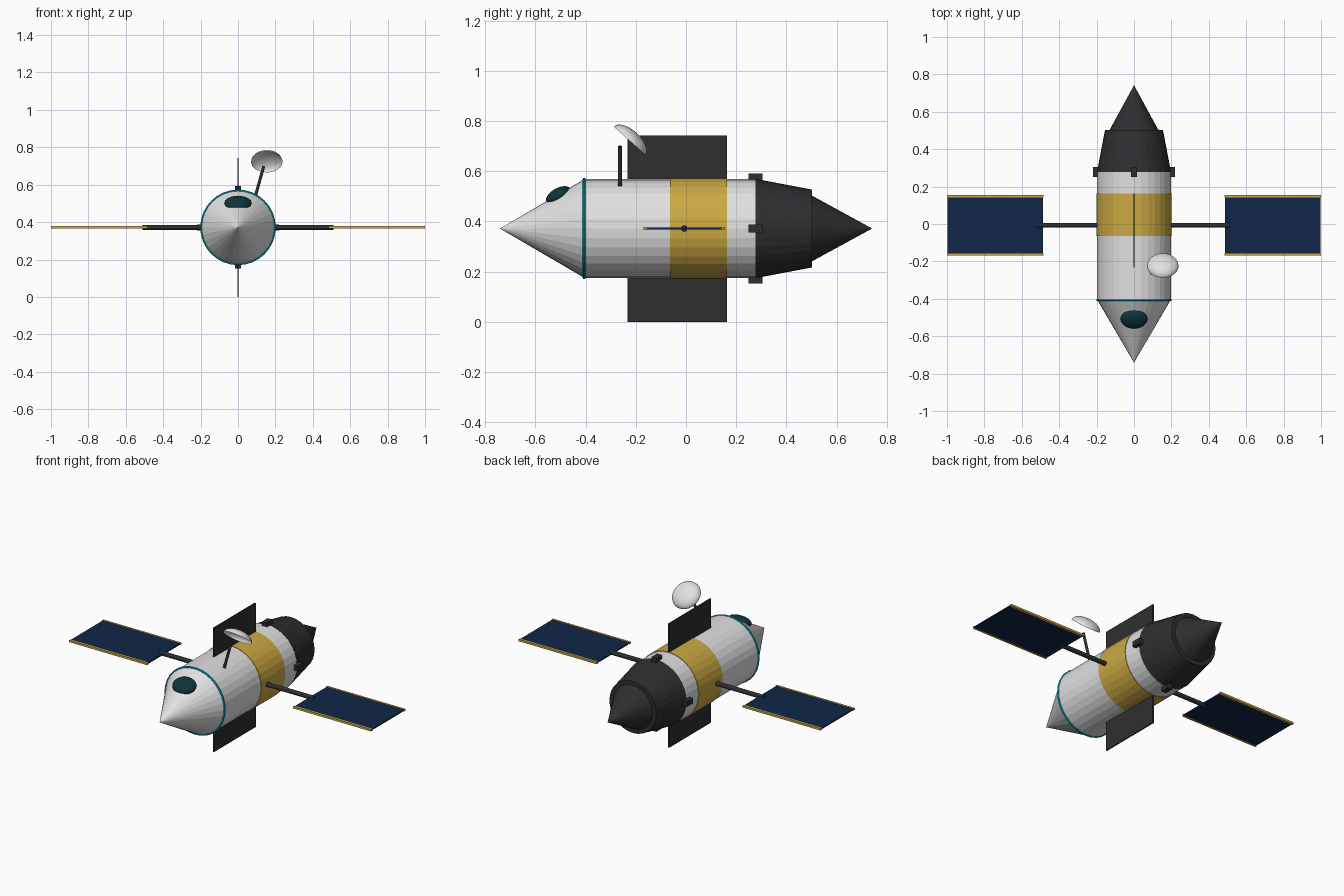
import bpy, bmesh, math
from mathutils import Vector, Matrix

cube = bpy.data.objects.get("Cube")
if cube:
    bpy.data.objects.remove(cube, do_unlink=True)

AXIS_Z = 0.372    # height of the hull's long axis
PANEL_Y = -0.007  # station of the solar wings
SIDES = 32


def material(name, r, g, b):
    m = bpy.data.materials.new(name)
    m.use_nodes = True
    m.diffuse_color = (r, g, b, 1)
    m.node_tree.nodes["Principled BSDF"].inputs["Base Color"].default_value = (r, g, b, 1)
    return m


WHITE = material("hull white", 0.75, 0.75, 0.75)
GOLD = material("foil gold", 0.6, 0.4, 0.055)
DARK = material("charcoal", 0.028, 0.028, 0.03)
NAVY = material("solar navy", 0.005, 0.019, 0.065)
CYAN = material("trim cyan", 0.0, 0.5, 0.6)
GLASS = material("window teal", 0.004, 0.035, 0.045)


def finish(bm, name, mat, smooth=False):
    bmesh.ops.recalc_face_normals(bm, faces=bm.faces)
    for f in bm.faces:
        f.smooth = smooth
    mesh = bpy.data.meshes.new(name)
    bm.to_mesh(mesh)
    bm.free()
    mesh.materials.append(mat)
    ob = bpy.data.objects.new(name, mesh)
    bpy.context.scene.collection.objects.link(ob)
    return ob


def rod(name, a, b, r1, r2, mat, sides=SIDES):
    """Cylinder, frustum or cone running from a to b."""
    a, b = Vector(a), Vector(b)
    place = Matrix.Translation((a + b) / 2) @ (b - a).to_track_quat("Z", "Y").to_matrix().to_4x4()
    bm = bmesh.new()
    bmesh.ops.create_cone(bm, cap_ends=True, segments=sides, radius1=r1, radius2=r2,
                          depth=(b - a).length, matrix=place)
    bmesh.ops.dissolve_degenerate(bm, dist=1e-5, edges=bm.edges)
    return finish(bm, name, mat)


def hull(name, y1, y2, r1, r2, mat):
    return rod(name, (0, y1, AXIS_Z), (0, y2, AXIS_Z), r1, r2, mat)


def box(name, centre, size, mat):
    bm = bmesh.new()
    bmesh.ops.create_cube(bm, size=1, matrix=Matrix.Translation(centre) @ Matrix.Diagonal((*size, 1)))
    return finish(bm, name, mat)


# Hull sections along the long axis
hull("nose_cone", -0.742, -0.405, 0, 0.197, WHITE)
hull("main_body", -0.405, 0.28, 0.197, 0.197, WHITE)
hull("foil_band", -0.063, 0.163, 0.2, 0.2, GOLD)
hull("engine_skirt", 0.277, 0.503, 0.198, 0.155, DARK)
hull("tail_cone", 0.5, 0.742, 0.132, 0, DARK)

# Trim ring where the nose meets the body
bpy.ops.mesh.primitive_torus_add(major_radius=0.196, minor_radius=0.006, major_segments=SIDES,
                                 minor_segments=8, location=(0, -0.406, AXIS_Z),
                                 rotation=(math.pi / 2, 0, 0))
ring = bpy.context.object
ring.name = "trim_ring"
ring.data.materials.append(CYAN)

# Cockpit window bulging from the top of the nose
bm = bmesh.new()
bmesh.ops.create_uvsphere(bm, u_segments=24, v_segments=16, radius=1,
                          matrix=Matrix.Translation((0, -0.508, 0.502))
                          @ Matrix.Rotation(math.radians(30), 4, "X")
                          @ Matrix.Diagonal((0.072, 0.056, 0.031, 1)))
finish(bm, "cockpit_window", GLASS, smooth=True)

# Vertical fins above and below
for side, z1, z2 in (("upper", 0.55, 0.742), ("lower", 0, 0.19)):
    box(side + "_fin", (0, -0.035, (z1 + z2) / 2), (0.008, 0.396, z2 - z1), DARK)

# Four thruster blocks around the rear of the body
for i, side in enumerate(("left", "top", "right", "bottom")):
    ang = i * math.pi / 2
    c, s = math.cos(ang), math.sin(ang)
    box(side + "_thruster", (c * 0.2, 0.277, AXIS_Z + s * 0.2),
        (0.04 if i % 2 == 0 else 0.032, 0.054, 0.032 if i % 2 == 0 else 0.04), DARK)

# Solar wings, one on each side
for side, s in (("left", 1), ("right", -1)):
    rod(side + "_wing_boom", (s * 0.18, PANEL_Y, AXIS_Z), (s * 0.51, PANEL_Y, AXIS_Z),
        0.013, 0.013, DARK, 12)
    box(side + "_solar_panel", (s * 0.742, PANEL_Y, AXIS_Z), (0.512, 0.31, 0.008), NAVY)
    for end, e in (("front", -1), ("rear", 1)):
        y = PANEL_Y + e * 0.156
        box(side + "_" + end + "_panel_rail", (s * 0.742, y, AXIS_Z), (0.516, 0.012, 0.012), GOLD)

# Antenna mast and shallow dish
rod("antenna_mast", (0.093, -0.263, 0.54), (0.138, -0.263, 0.7), 0.008, 0.008, DARK, 12)
bm = bmesh.new()
bmesh.ops.create_uvsphere(bm, u_segments=SIDES, v_segments=16, radius=1)
low = [v for v in bm.verts if v.co.z < -0.01]
bmesh.ops.delete(bm, geom=low, context="VERTS")
bmesh.ops.transform(bm, verts=bm.verts, matrix=Matrix.Translation((0.154, -0.225, 0.722))
                    @ Matrix.Rotation(math.radians(-42), 4, "X")
                    @ Matrix.Diagonal((0.084, 0.084, 0.042, 1)))
finish(bm, "antenna_dish", WHITE, smooth=True)
